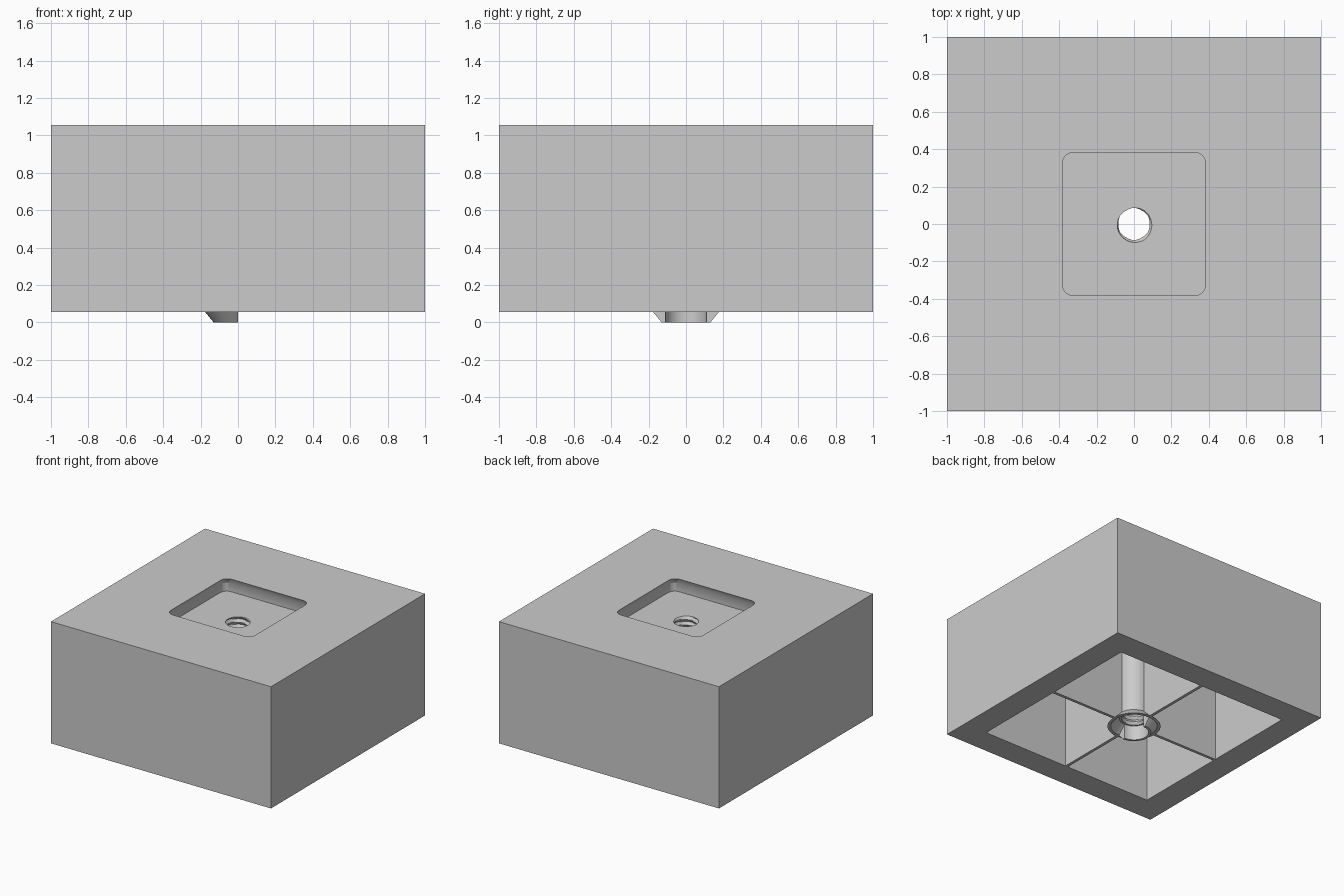
import bpy, bmesh, math
from math import cos, sin, pi, tau

cube = bpy.data.objects.get("Cube")
if cube:
    bpy.data.objects.remove(cube, do_unlink=True)

BOTTOM, TOP = 0.055, 1.055
CEILING, FLOOR = 0.845, 0.94
INNER = 0.79          # half width of the hollow underside
SIDES = 48

grey = bpy.data.materials.new("plain_grey")
grey.use_nodes = True
colour = (0.6, 0.6, 0.6, 1)
grey.diffuse_color = colour
grey.node_tree.nodes["Principled BSDF"].inputs["Base Color"].default_value = colour


def loft(name, rings):
    """Skin a list of equal closed rings and cap both ends."""
    bm = bmesh.new()
    loops = [[bm.verts.new(p) for p in ring] for ring in rings]
    n = len(loops[0])
    for a, b in zip(loops, loops[1:]):
        for i in range(n):
            j = (i + 1) % n
            bm.faces.new((a[i], a[j], b[j], b[i]))
    bm.faces.new(loops[0])
    bm.faces.new(loops[-1])
    bmesh.ops.recalc_face_normals(bm, faces=bm.faces)
    mesh = bpy.data.meshes.new(name)
    bm.to_mesh(mesh)
    bm.free()
    mesh.materials.append(grey)
    obj = bpy.data.objects.new(name, mesh)
    bpy.context.collection.objects.link(obj)
    return obj


def rounded_square(half, z, radius=0, steps=6):
    if not radius:
        return [(x * half, y * half, z) for x, y in ((1, 1), (-1, 1), (-1, -1), (1, -1))]
    points = []
    for q in range(4):
        mid = q * pi / 2 + pi / 4
        c = (half - radius) * math.sqrt(2)
        for k in range(steps + 1):
            a = q * pi / 2 + k / steps * pi / 2
            points.append((c * cos(mid) + radius * cos(a), c * sin(mid) + radius * sin(a), z))
    return points


def circle(radius, z):
    return [(radius * cos(i * tau / SIDES), radius * sin(i * tau / SIDES), z) for i in range(SIDES)]


def thread_ring(z, pitch=0.045):
    """One slice through a helical thread."""
    ring = []
    for i in range(SIDES):
        phase = ((z - FLOOR) / pitch - (i / SIDES + 1 / 6)) % 1
        r = 0.083 + 0.018 * abs(1 - 2 * phase)
        ring.append((r * cos(i * tau / SIDES), r * sin(i * tau / SIDES), z))
    return ring


def cut(obj, *cutters):
    bpy.context.view_layer.objects.active = obj
    for cutter in cutters:
        mod = obj.modifiers.new("cut", "BOOLEAN")
        mod.operation = "DIFFERENCE"
        mod.solver = "EXACT"
        mod.object = cutter
        bpy.ops.object.modifier_apply(modifier=mod.name)


def smooth(obj):
    bpy.ops.object.select_all(action="DESELECT")
    obj.select_set(True)
    bpy.context.view_layer.objects.active = obj
    bpy.ops.object.shade_smooth_by_angle(angle=math.radians(30))


# Cutters: underside hollow, undercut top pocket, threaded bore
hollow = loft("hollow_cutter", [rounded_square(INNER, z) for z in (-0.1, CEILING)])
pocket = loft("pocket_cutter", [rounded_square(h, z, 0.06) for h, z in
                                ((0.383, TOP + 0.05), (0.383, TOP), (0.403, 1.01), (0.403, FLOOR))])
thread = loft("thread_cutter", [thread_ring(0.1 + k * 0.0075) for k in range(116)])
cutters = (hollow, pocket, thread)

# Block with thick side walls
block = loft("block", [rounded_square(1, z) for z in (BOTTOM, TOP)])
cut(block, *cutters)
smooth(block)

# Threaded tube with a flared, countersunk foot
tube = loft("threaded_tube", [circle(r, z) for r, z in
                              ((0.13, CEILING), (0.13, 0.125), (0.2, BOTTOM),
                               (0.175, BOTTOM), (0.11, 0.12))])
cut(tube, thread)
smooth(tube)

# Half cone collar seated in the foot on the -x side
section = ((0.11, 0), (0.13, 0), (0.175, BOTTOM), (0.11, 0.12))
half_steps = SIDES // 2
collar = loft("half_collar", [[(r * cos(a), r * sin(a), z) for r, z in section]
                              for a in (pi / 2 + k * pi / half_steps for k in range(half_steps + 1))])
smooth(collar)

# Four thin ribs between tube and walls
rib_profile = ((INNER, BOTTOM), (0.19, BOTTOM), (0.122, 0.123), (0.122, CEILING), (INNER, CEILING))
for k, side in enumerate(("left", "back", "right", "front")):
    rib = loft(side + "_rib", [[(r, t, z) for r, z in rib_profile] for t in (-0.012, 0.012)])
    rib.rotation_euler.z = k * pi / 2

for cutter in cutters:
    bpy.data.objects.remove(cutter, do_unlink=True)
